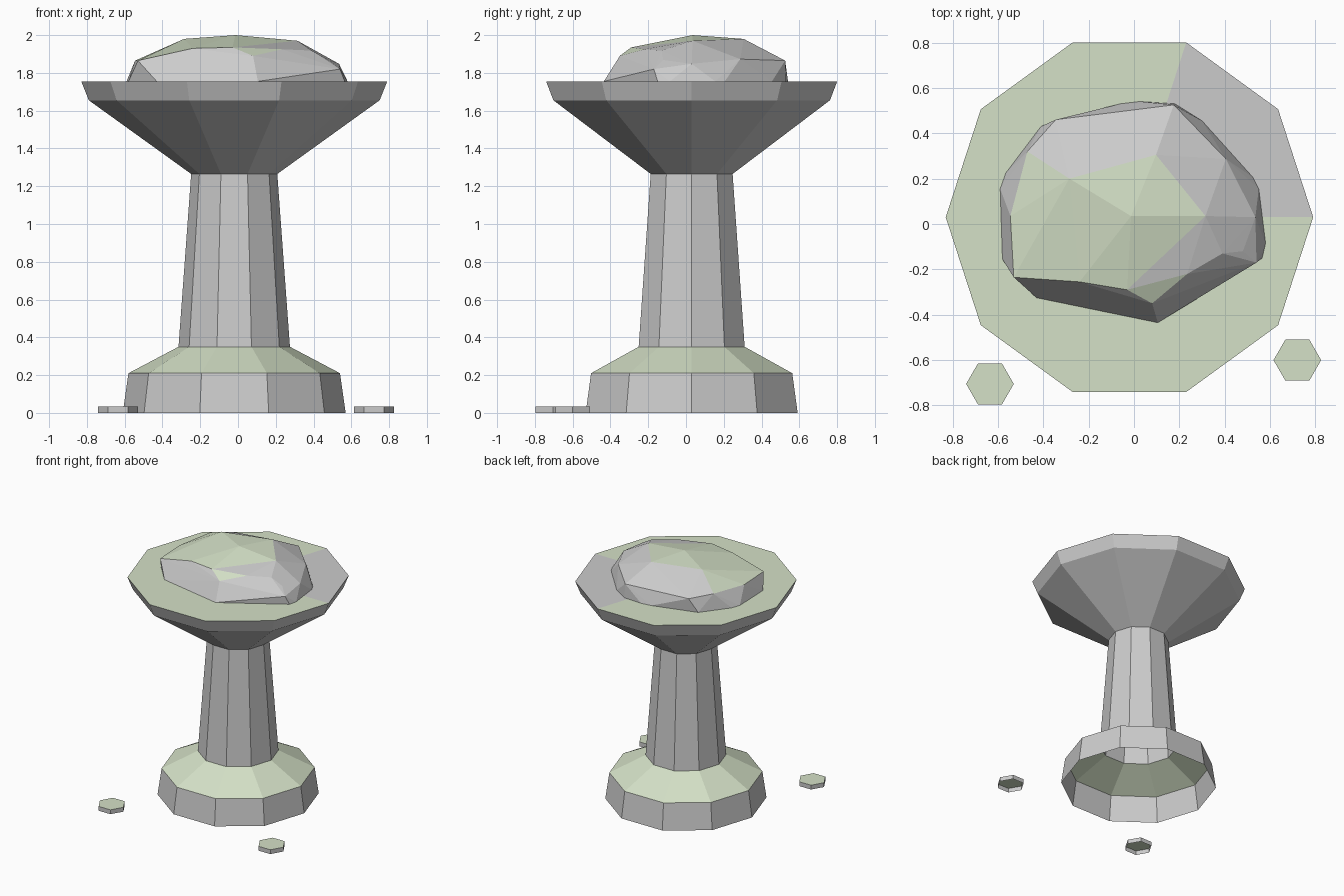
import bpy, bmesh
from math import cos, sin, tau

if "Cube" in bpy.data.objects:
    bpy.data.objects.remove(bpy.data.objects["Cube"])

moss = bpy.data.materials.new("moss")
moss.diffuse_color = (0.66, 0.75, 0.57, 1)
moss.use_nodes = True
moss.node_tree.nodes["Principled BSDF"].inputs["Base Color"].default_value = moss.diffuse_color
stone = bpy.data.materials.new("stone")
stone.diffuse_color = (0.8, 0.8, 0.8, 1)
stone.use_nodes = True
stone.node_tree.nodes["Principled BSDF"].inputs["Base Color"].default_value = stone.diffuse_color


def finish(bm, name):
    mesh = bpy.data.meshes.new(name)
    bm.to_mesh(mesh)
    bm.free()
    mesh.materials.append(stone)
    mesh.materials.append(moss)
    obj = bpy.data.objects.new(name, mesh)
    bpy.context.collection.objects.link(obj)
    return obj


def lathe(name, centre, sides, profile, cap=False, mossy_bands=(), bare_wedges=()):
    """Flat-sided shell through (radius, z) rings, open below, optional mossy top."""
    bm = bmesh.new()
    cx, cy = centre
    rings = [[bm.verts.new((cx + r * cos(tau * i / sides), cy + r * sin(tau * i / sides), z))
              for i in range(sides)] for r, z in profile]
    for band, (low, high) in enumerate(zip(rings, rings[1:])):
        for i in range(sides):
            j = (i + 1) % sides
            face = bm.faces.new((low[i], low[j], high[j], high[i]))
            face.material_index = int(band in mossy_bands)
    if cap:
        mid = bm.verts.new((cx, cy, profile[-1][1]))
        top = rings[-1]
        for i in range(sides):
            face = bm.faces.new((top[i], top[(i + 1) % sides], mid))
            face.material_index = int(i not in bare_wedges)
    return finish(bm, name)


# Pedestal: base, tapered shaft and flared bowl share one axis
axis = (-0.02, 0.03)
lathe("base", axis, 10, [(0.59, 0), (0.56, 0.21), (0.295, 0.35)], mossy_bands=(1,))
lathe("shaft", axis, 10, [(0.295, 0.35), (0.228, 1.265)])
lathe("bowl", axis, 10, [(0.228, 1.265), (0.77, 1.655), (0.81, 1.755)],
      cap=True, bare_wedges=(0, 1))

# Loose stone chips on the ground
for side, centre in (("left", (-0.635, -0.705)), ("right", (0.72, -0.6))):
    lathe(side + "_chip", centre, 6, [(0.105, 0), (0.105, 0.035)], cap=True)

# Faceted boulder: hull of a foot outline on the bowl and the upper corners
foot = [(0.105, -0.435), (-0.43, -0.325), (-0.58, -0.155), (-0.59, 0.155),
        (-0.565, 0.225), (-0.41, 0.43), (-0.06, 0.53), (0.025, 0.54),
        (0.18, 0.53), (0.30, 0.455), (0.525, 0.205), (0.55, 0.155),
        (0.58, -0.085), (0.565, -0.15)]
upper = [(-0.53, -0.235, 1.865), (-0.24, -0.255, 1.93), (-0.03, -0.29, 1.935),
         (0.08, -0.35, 1.89), (0.235, -0.22, 1.925), (0.39, -0.13, 1.918),
         (0.48, -0.12, 1.868), (0.54, -0.17, 1.82), (0.535, 0.03, 1.848),
         (0.315, 0.035, 1.97), (0.405, 0.287, 1.873), (0.175, 0.525, 1.865),
         (0.097, 0.305, 1.98), (-0.013, 0.035, 2.0), (-0.285, 0.2, 1.98),
         (-0.345, 0.46, 1.86), (-0.47, 0.32, 1.88), (-0.545, 0.035, 1.865)]
bm = bmesh.new()
for p in [(x, y, 1.755) for x, y in foot] + upper:
    bm.verts.new(p)
bmesh.ops.convex_hull(bm, input=bm.verts[:])
bmesh.ops.recalc_face_normals(bm, faces=bm.faces[:])
underside = [f for f in bm.faces if all(v.co.z < 1.76 for v in f.verts)]
bmesh.ops.delete(bm, geom=underside, context='FACES')
for f in bm.faces:
    c = f.calc_center_median()
    f.material_index = int(f.normal.z > 0.75 and c.x < 0.15 and c.y < 0.3)
finish(bm, "boulder")
